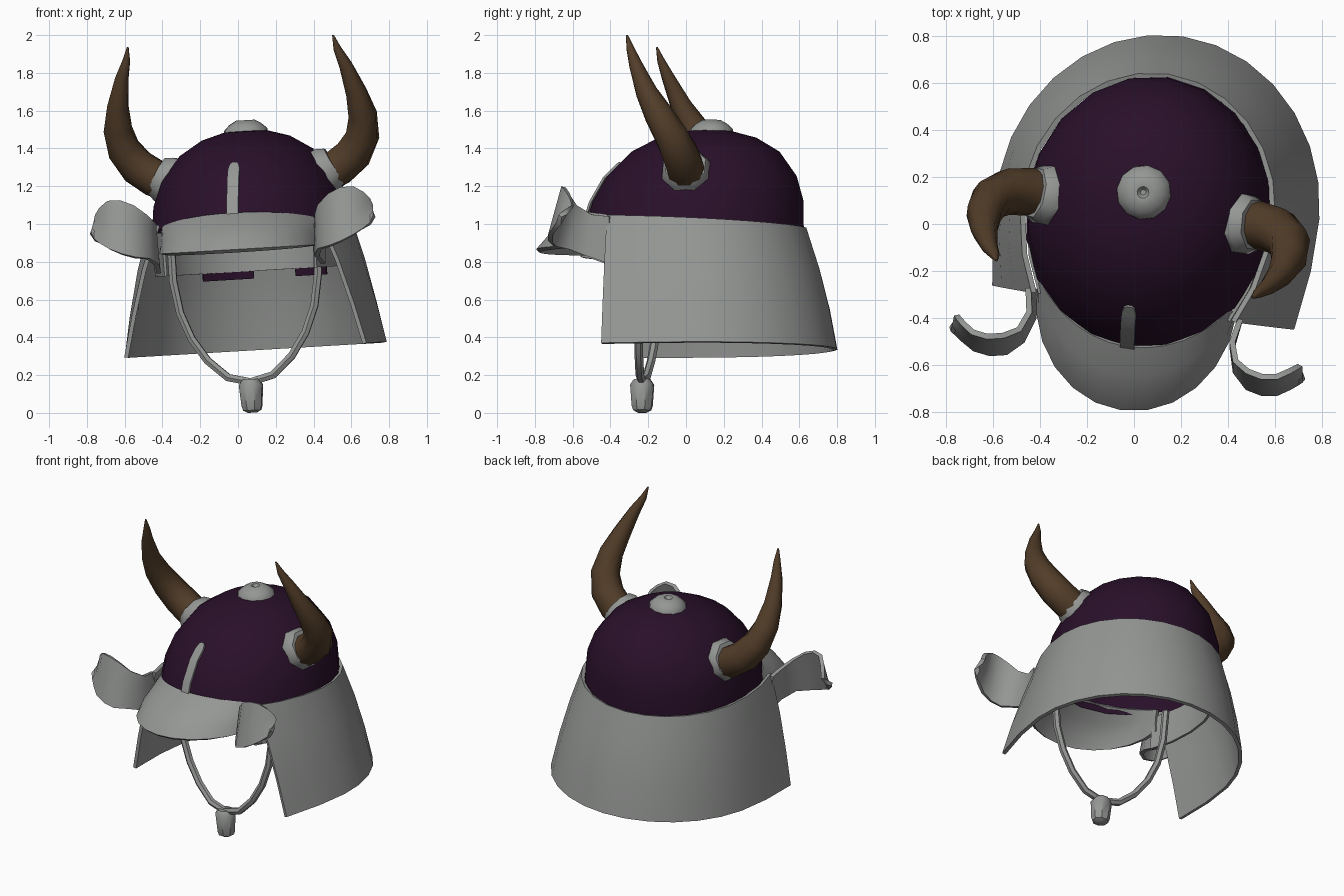
import bpy, bmesh, math
from mathutils import Vector, Matrix

if "Cube" in bpy.data.objects:
    bpy.data.objects.remove(bpy.data.objects["Cube"])

# The helmet is built symmetric about its own axis, then tilted as a whole
TILT = (Matrix.Translation((0.06, 0.06, 1.0))
        @ Matrix.Rotation(math.radians(-3.4), 4, 'Y')
        @ Matrix.Rotation(math.radians(-8.3), 4, 'Z'))
INV = TILT.inverted()


def material(name, col):
    m = bpy.data.materials.new(name)
    m.diffuse_color = (*col, 1)
    m.use_nodes = True
    m.node_tree.nodes["Principled BSDF"].inputs["Base Color"].default_value = m.diffuse_color
    return m


GREY = material("iron_grey", (0.30, 0.31, 0.30))
PURPLE = material("dark_purple", (0.022, 0.005, 0.023))
BROWN = material("horn_brown", (0.085, 0.047, 0.022))


def surface(name, rows, mat, closed=False, caps=False, thick=0.0, side=1):
    """Skin a grid of local points; side=-1 mirrors it."""
    bm = bmesh.new()
    vs = [[bm.verts.new(TILT @ Vector((p[0] * side, p[1], p[2]))) for p in r] for r in rows]
    n = len(rows[0])
    for a, b in zip(vs, vs[1:]):
        for i in range(n if closed else n - 1):
            j = (i + 1) % n
            bm.faces.new((a[i], a[j], b[j], b[i]))
    if caps:
        bm.faces.new(vs[0])
        bm.faces.new(vs[-1])
    bmesh.ops.remove_doubles(bm, verts=bm.verts[:], dist=0.0015)
    bmesh.ops.recalc_face_normals(bm, faces=bm.faces[:])
    if thick:
        bmesh.ops.solidify(bm, geom=bm.faces[:], thickness=thick)
        bmesh.ops.recalc_face_normals(bm, faces=bm.faces[:])
    me = bpy.data.meshes.new(name)
    bm.to_mesh(me)
    bm.free()
    me.materials.append(mat)
    ob = bpy.data.objects.new(name, me)
    bpy.context.collection.objects.link(ob)
    bpy.ops.object.select_all(action='DESELECT')
    ob.select_set(True)
    bpy.context.view_layer.objects.active = ob
    bpy.ops.object.shade_smooth_by_angle(angle=math.radians(42))
    return ob


def sweep(name, pts, radii, mat, sides, side=1):
    """Round tube of changing radius along local points."""
    pts = [Vector(p) for p in pts]
    rows = []
    for i, (p, r) in enumerate(zip(pts, radii)):
        t = (pts[min(i + 1, len(pts) - 1)] - pts[max(i - 1, 0)]).normalized()
        u = t.cross(Vector((0, 1, 0))).normalized()
        v = t.cross(u)
        rows.append([p + r * (math.cos(a) * u + math.sin(a) * v)
                     for a in (math.tau * (k + 0.5) / sides for k in range(sides))])
    return surface(name, rows, mat, closed=True, caps=True, side=side)


def arc(rx, ryf, ryb, z, slope=0.0, n=18):
    """Horseshoe open at the front (ends at y = -0.42)."""
    a0 = -math.asin(0.42 / ryf)
    out = []
    for i in range(n + 1):
        t = a0 + (math.pi - 2 * a0) * i / n
        s = math.sin(t)
        y = (ryb if s > 0 else ryf) * s
        out.append((rx * math.cos(t), y, z + slope * y))
    return out


# dome
PROFILE = [(0, 1), (0.12, 0.965), (0.25, 0.87), (0.38, 0.68),
           (0.455, 0.45), (0.49, 0.22), (0.5, 0.001)]


def dome_scale(z):
    for (z0, s0), (z1, s1) in zip(PROFILE, PROFILE[1:]):
        if z <= z1:
            return s0 + (s1 - s0) * (z - z0) / (z1 - z0)
    return 0.0


def dome_pt(z, ang, grow=0.0):
    s = dome_scale(z)
    return ((0.525 * s + grow) * math.cos(ang),
            -0.015 + 0.15 * z + (0.585 * s + grow) * math.sin(ang), z)


rows = []
for z, s in PROFILE:
    ring = [dome_pt(z, math.tau * k / 20) for k in range(20)]
    drop = 0.06 if z == 0 else 0
    rows.append([(x, y, zz - drop * (y > -0.3)) for x, y, zz in ring])
surface("dome", rows, PURPLE, closed=True)

# flared neck guard with straight front edges
surface("neck_guard", [
    arc(0.69, 1.24, 0.745, -0.665),
    arc(0.65, 1.05, 0.705, -0.45),
    arc(0.60, 0.88, 0.65, -0.22, -0.02),
    arc(0.54, 0.72, 0.583, 0.005, -0.05)], GREY, thick=0.022)

# inner headband and its purple lining patches
surface("headband", [arc(0.51, 0.7, 0.555, -0.25), arc(0.515, 0.7, 0.56, -0.02)], GREY, thick=0.015)
for side, a0, a1 in ((1, 48, 72), (-1, 50, 82)):
    angs = [math.radians(a0 + (a1 - a0) * i / 5) for i in range(6)]
    surface("lining_patch", [[(0.51 * math.cos(a), 0.55 * math.sin(a), z) for a in angs]
                             for z in (-0.29, -0.25)], PURPLE, thick=0.008, side=side)

# brim
rows = []
for f, z, bulge in ((0, 0.065, 0), (0.4, 0.0, 0.012), (0.75, -0.065, 0.01), (1, -0.13, 0)):
    row = []
    for i in range(13):
        u = i / 12
        a = math.radians(218 + 104 * u)
        b = math.radians(180 + 180 * u)
        inner = Vector(dome_pt(0.065, a, 0.008))
        outer = Vector((0.43 * math.cos(b), -0.38 + 0.48 * math.sin(b), 0))
        p = inner.lerp(outer, f)
        row.append((p.x, p.y - bulge, z - 0.05 * (1 - f) * abs(2 * u - 1) ** 2))
    rows.append(row)
surface("brim", rows, GREY, thick=0.025)

# front strip lying on the dome
rows = []
for z, w in ((0.03, 0.031), (0.12, 0.031), (0.2, 0.031), (0.25, 0.031), (0.30, 0.031), (0.325, 0.022), (0.333, 0.01)):
    y = dome_pt(z, -math.pi / 2, 0.014)[1]
    rows.append([(-w, y, z), (w, y, z)])
surface("front_strip", rows, GREY, thick=0.012)

# top knob with a small dimple
surface("top_knob", [[(r * math.cos(a), 0.075 + r * math.sin(a), z)
                      for a in (math.tau * k / 12 for k in range(12))]
                     for r, z in ((0.118, 0.475), (0.115, 0.503), (0.085, 0.53),
                                  (0.05, 0.55), (0.025, 0.547), (0.012, 0.53))],
        GREY, closed=True, caps=True)

# horns and horn sockets, measured on the right horn and mirrored
HORN = [(0.46, 0.0, 1.26), (0.53, -0.005, 1.30), (0.61, -0.03, 1.37), (0.66, -0.08, 1.47),
        (0.66, -0.145, 1.58), (0.625, -0.21, 1.70), (0.57, -0.265, 1.84),
        (0.525, -0.295, 1.93), (0.503, -0.313, 2.0)]
HORN_R = [0.1, 0.102, 0.1, 0.09, 0.077, 0.057, 0.036, 0.021, 0.005]
horn_pts = [INV @ Vector(p) for p in HORN]
socket = [INV @ Vector(p) for p in ((0.41, 0.006, 1.25), (0.475, 0.0, 1.287), (0.512, -0.003, 1.31))]

# side flaps: world x, y, bottom z, top z along the right flap
FLAP = [(0.44, -0.40, 0.79, 1.04), (0.405, -0.51, 0.83, 1.05), (0.42, -0.61, 0.87, 1.10),
        (0.475, -0.67, 0.885, 1.16), (0.54, -0.695, 0.91, 1.195), (0.61, -0.695, 0.945, 1.2),
        (0.665, -0.67, 0.98, 1.17), (0.70, -0.65, 1.01, 1.135), (0.715, -0.64, 1.05, 1.10)]
flap_rows = []
for i, (x, y, z0, z1) in enumerate(FLAP):
    lean = 0.035 * min(1, i / 3)
    flap_rows.append([INV @ Vector((x, y + lean * (2 * f - 1), z0 + (z1 - z0) * f))
                      for f in (0, 0.33, 0.67, 1)])

for side, label in ((1, "right"), (-1, "left")):
    sweep(label + "_horn", horn_pts, HORN_R, BROWN, 10, side)
    sweep(label + "_horn_socket", socket, (0.135, 0.135, 0.112), GREY, 8, side)
    surface(label + "_flap", flap_rows, GREY, thick=0.024, side=side)

# chin strap
half = [(0.39, -0.24, -0.07), (0.388, -0.25, -0.28), (0.36, -0.26, -0.45), (0.305, -0.27, -0.59),
        (0.225, -0.28, -0.71), (0.12, -0.29, -0.805)]
strap = half + [(0, -0.295, -0.835)] + [(-x, y, z) for x, y, z in reversed(half)]
sweep("chin_strap", strap, [0.023] * len(strap), GREY, 6)

# chin tip
sweep("chin_tip", [(0, -0.295, z) for z in (-0.82, -0.85, -0.96, -0.985, -0.998)],
      (0.045, 0.066, 0.058, 0.05, 0.025), GREY, 8)
